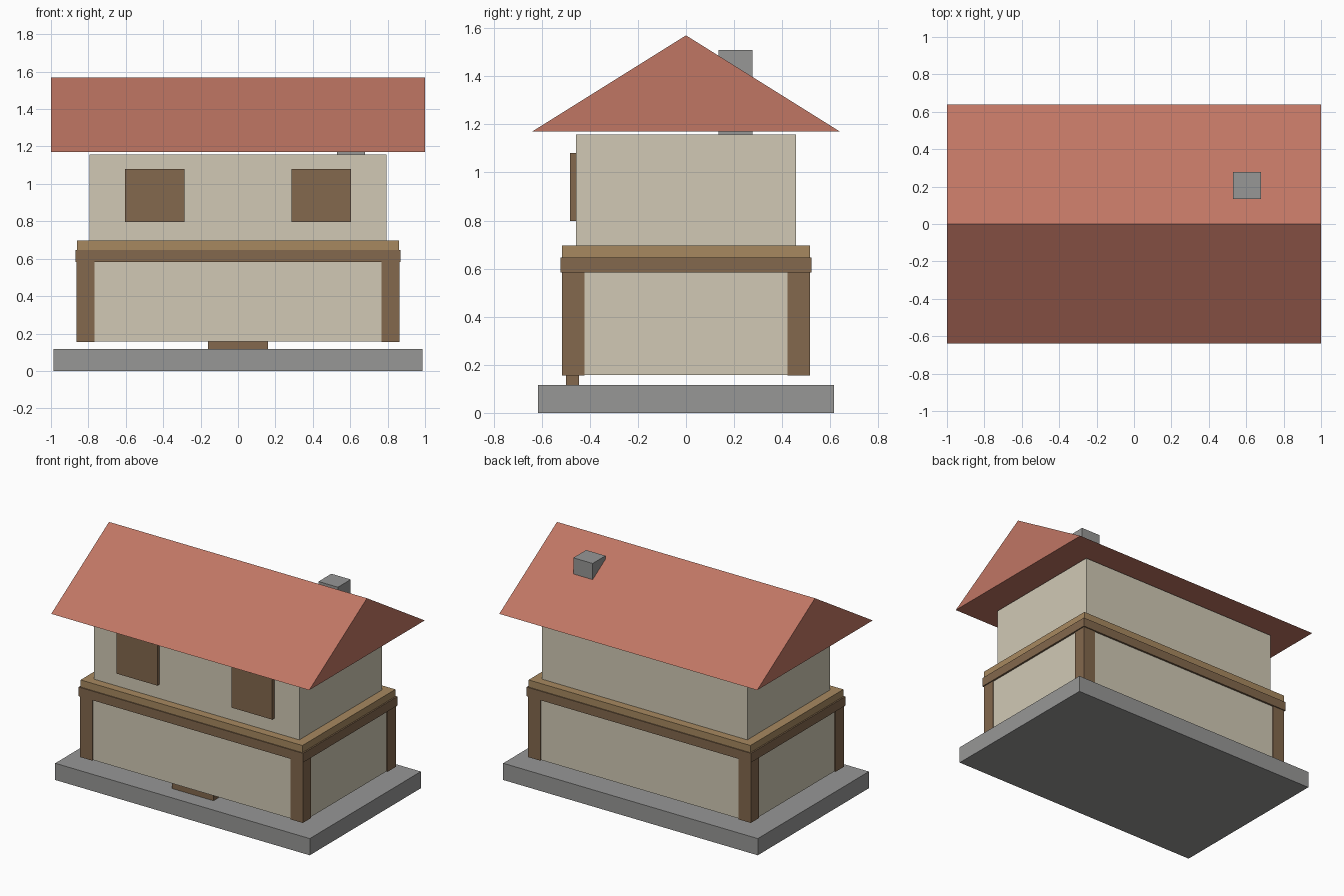
import bpy

if "Cube" in bpy.data.objects:
    bpy.data.objects.remove(bpy.data.objects["Cube"])


def material(name, hex_code):
    """Flat colour from an sRGB hex code."""
    srgb = [int(hex_code[i:i + 2], 16) / 255 for i in (0, 2, 4)]
    linear = [((c + 0.055) / 1.055) ** 2.4 for c in srgb]
    mat = bpy.data.materials.new(name)
    mat.diffuse_color = (*linear, 1)
    mat.use_nodes = True
    mat.node_tree.nodes["Principled BSDF"].inputs["Base Color"].default_value = mat.diffuse_color
    return mat


STONE = material("grey stone", "979796")
PLASTER = material("cream plaster", "D1C9B5")
TIMBER = material("dark timber", "83684D")
LIGHT_TIMBER = material("light timber", "A78960")
TILE = material("red tile", "C07664")


def mesh_object(name, verts, faces, mat):
    mesh = bpy.data.meshes.new(name)
    mesh.from_pydata(verts, [], faces)
    mesh.materials.append(mat)
    obj = bpy.data.objects.new(name, mesh)
    bpy.context.collection.objects.link(obj)
    return obj


def box(name, x, y, z, mat):
    """Box from (min, max) ranges on each axis."""
    verts = [(a, b, c) for a in x for b in y for c in z]
    faces = [(0, 1, 3, 2), (4, 6, 7, 5), (0, 4, 5, 1),
             (2, 3, 7, 6), (0, 2, 6, 4), (1, 5, 7, 3)]
    return mesh_object(name, verts, faces, mat)


def centred_box(name, half_x, half_y, z, mat):
    return box(name, (-half_x, half_x), (-half_y, half_y), z, mat)


# Foundation and lower storey
centred_box("foundation", 0.987, 0.615, (0, 0.117), STONE)
centred_box("lower_walls", 0.857, 0.509, (0.158, 0.60), PLASTER)
box("door", (-0.16, 0.16), (-0.5, -0.445), (0.117, 0.45), TIMBER)

# Corner posts
for sx in (-1, 1):
    for sy in (-1, 1):
        box("corner_post", sorted((sx * 0.768, sx * 0.863)),
            sorted((sy * 0.423, sy * 0.515)), (0.155, 0.60), TIMBER)

# Floor beam and ledge between storeys
centred_box("floor_beam", 0.87, 0.522, (0.583, 0.647), TIMBER)
centred_box("floor_ledge", 0.86, 0.515, (0.647, 0.697), LIGHT_TIMBER)

# Upper storey with shutters on the front
centred_box("upper_walls", 0.795, 0.457, (0.697, 1.157), PLASTER)
for sx in (-1, 1):
    box("window_shutter", sorted((sx * 0.287, sx * 0.603)),
        (-0.482, -0.44), (0.797, 1.08), TIMBER)

# Solid gable roof
profile = [(-0.64, 1.17), (0.64, 1.17), (0, 1.57)]
mesh_object("gable_roof", [(x, y, z) for x in (-1, 1) for y, z in profile],
            [(0, 2, 1), (3, 4, 5), (0, 1, 4, 3), (1, 2, 5, 4), (2, 0, 3, 5)], TILE)

# Chimney through the rear slope
box("chimney", (0.53, 0.68), (0.135, 0.277), (1.15, 1.51), STONE)
